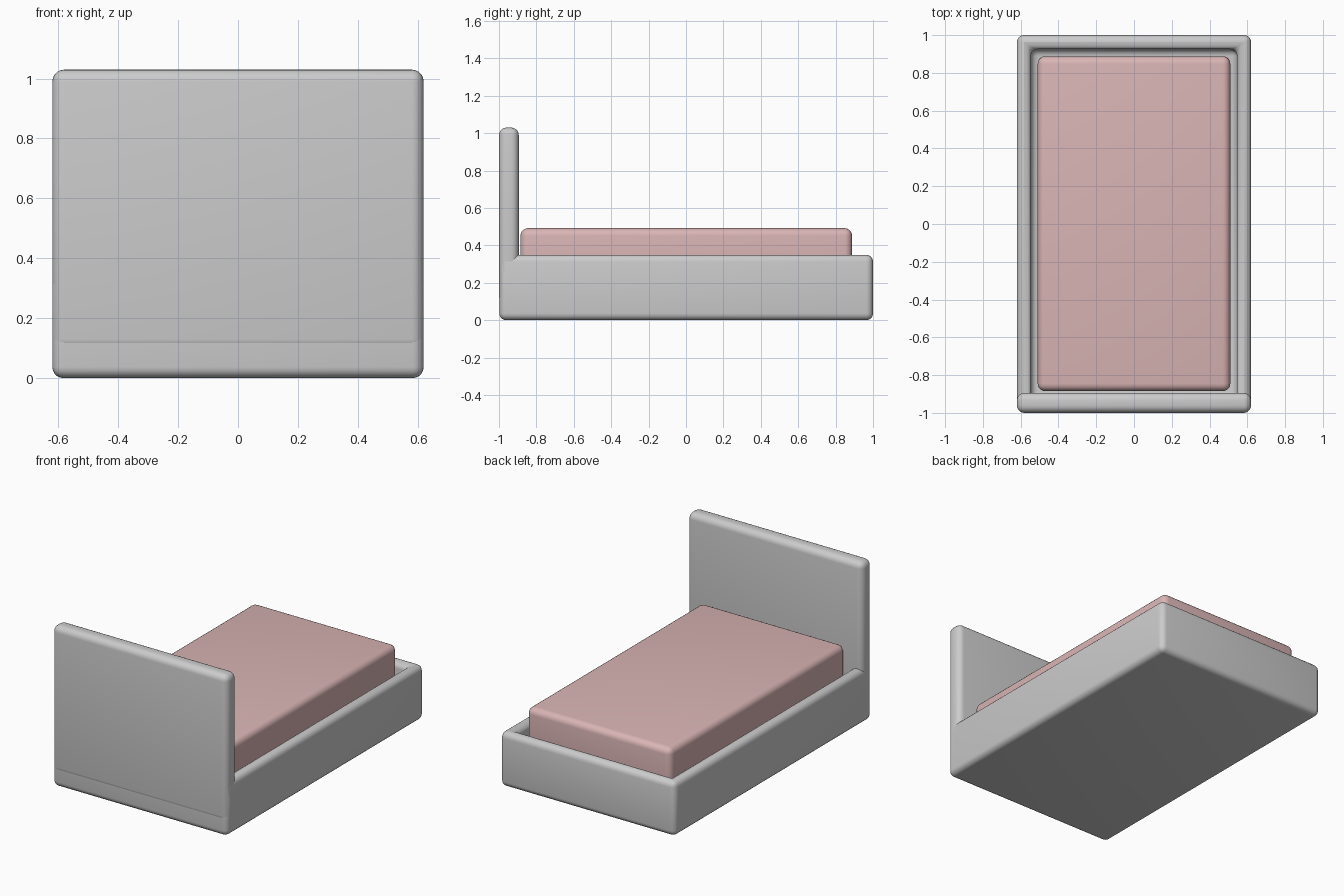
import bpy, bmesh, math

if "Cube" in bpy.data.objects:
    bpy.data.objects.remove(bpy.data.objects["Cube"])


def rounded_box(name, lo, hi, radius, recess=None):
    """Rounded box between two corners; recess = (rim width, depth) sinks the top."""
    bm = bmesh.new()
    bmesh.ops.create_cube(bm, size=1)
    for v in bm.verts:
        v.co = [(a + b) / 2 + c * (b - a) for a, b, c in zip(lo, hi, v.co)]
    if recess:
        bm.normal_update()
        top = max(bm.faces, key=lambda f: f.calc_center_median().z)
        bmesh.ops.inset_region(bm, faces=[top], thickness=recess[0])
        new = bmesh.ops.extrude_discrete_faces(bm, faces=[top])["faces"][0]
        for v in new.verts:
            v.co.z -= recess[1]
        bmesh.ops.recalc_face_normals(bm, faces=bm.faces[:])
    mesh = bpy.data.meshes.new(name)
    bm.to_mesh(mesh)
    bm.free()
    obj = bpy.data.objects.new(name, mesh)
    bpy.context.collection.objects.link(obj)
    bevel = obj.modifiers.new("Bevel", 'BEVEL')
    bevel.width = radius
    bevel.segments = 5
    bevel.limit_method = 'ANGLE'
    for o in bpy.context.selected_objects:
        o.select_set(False)
    obj.select_set(True)
    bpy.context.view_layer.objects.active = obj
    bpy.ops.object.modifier_apply(modifier="Bevel")
    bpy.ops.object.shade_smooth_by_angle(angle=math.radians(35))
    return obj


# Hollow bed frame with rounded rim
rounded_box("bed_frame", (-0.62, -0.998, 0), (0.62, 1, 0.35), 0.04, (0.105, 0.22))

# Headboard standing on the front end of the frame
rounded_box("headboard", (-0.62, -1, 0.09), (0.62, -0.894, 1.03), 0.04)

# Mattress resting in the frame
mattress = rounded_box("mattress", (-0.51, -0.885, 0.13), (0.51, 0.888, 0.492), 0.04)
pink = bpy.data.materials.new("pink_fabric")
pink.diffuse_color = (0.70, 0.46, 0.46, 1)
pink.use_nodes = True
pink.node_tree.nodes["Principled BSDF"].inputs["Base Color"].default_value = pink.diffuse_color
mattress.data.materials.append(pink)
